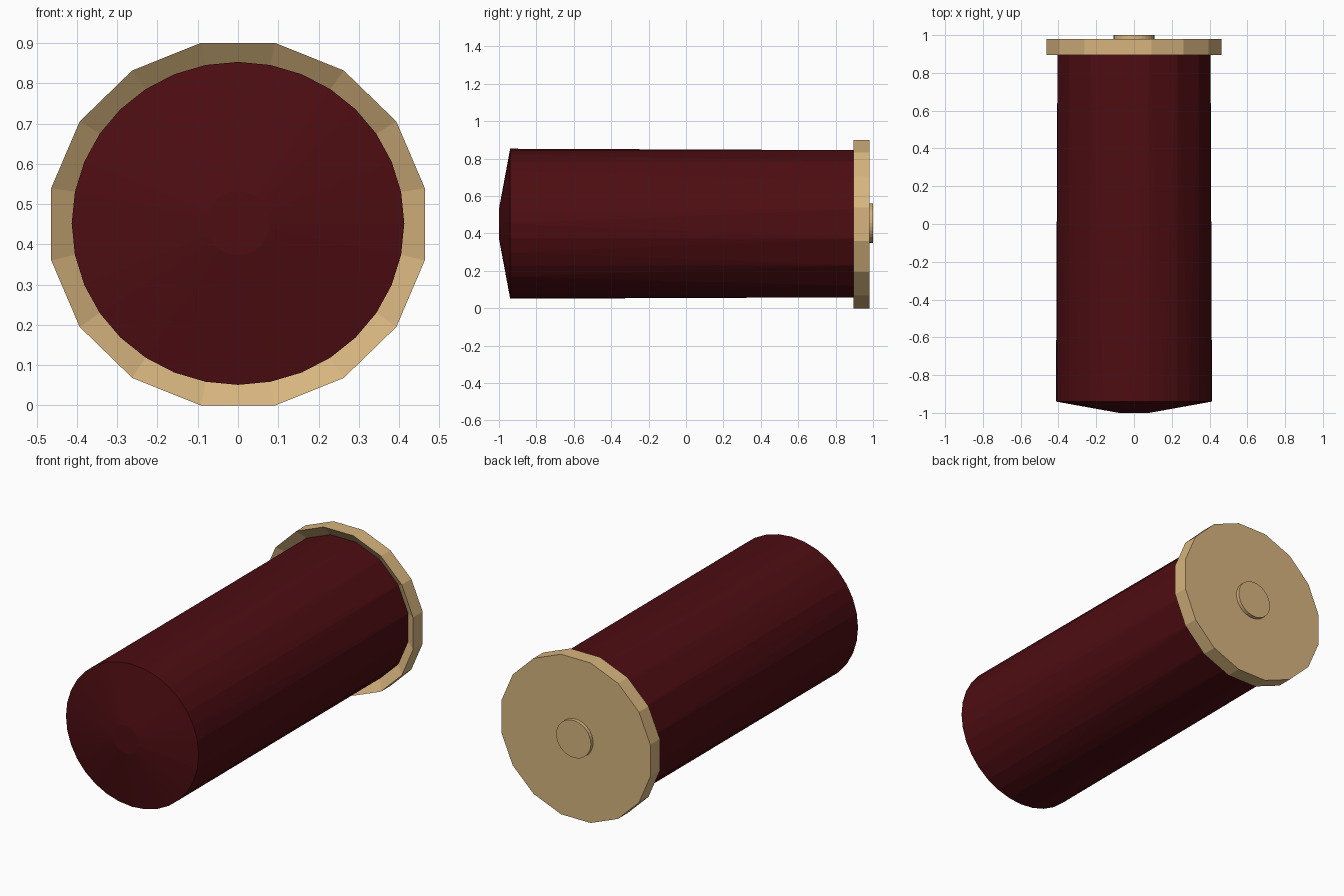
import bpy, bmesh, math

if "Cube" in bpy.data.objects:
    bpy.data.objects.remove(bpy.data.objects["Cube"])


def ring(bm, y, rx, rz, n, cz=0.45, phase=0.0):
    """Ellipse of vertices in the xz plane; phase is in steps."""
    out = []
    for i in range(n):
        a = 2 * math.pi * (i + phase) / n
        out.append(bm.verts.new((rx * math.cos(a), y, cz + rz * math.sin(a))))
    return out


def bridge(bm, a, b):
    n = len(a)
    for i in range(n):
        j = (i + 1) % n
        bm.faces.new((a[i], a[j], b[j], b[i]))


def finish(name, bm, mat):
    bmesh.ops.recalc_face_normals(bm, faces=bm.faces)
    me = bpy.data.meshes.new(name)
    bm.to_mesh(me)
    bm.free()
    me.materials.append(mat)
    ob = bpy.data.objects.new(name, me)
    bpy.context.collection.objects.link(ob)
    return ob


def material(name, color):
    m = bpy.data.materials.new(name)
    m.diffuse_color = (*color, 1)
    m.use_nodes = True
    m.node_tree.nodes["Principled BSDF"].inputs["Base Color"].default_value = m.diffuse_color
    return m


red = material("dark_red", (0.075, 0.004, 0.006))
brass = material("brass", (0.68, 0.46, 0.21))

# Tube: 32-sided front edge merging into a 16-sided back, shallow cone nose
bm = bmesh.new()
CZ = 0.452
tip = ring(bm, -1.0, 0.08, 0.079, 32, CZ)
lip = ring(bm, -0.94, 0.413, 0.401, 32, CZ)
back = ring(bm, 0.935, 0.413, 0.401, 16, CZ, 0.5)
bm.faces.new(tip)
bridge(bm, tip, lip)
for k in range(16):
    # facet between back corners k and k+1, with one extra front point mid-edge
    a, b = back[k], back[(k + 1) % 16]
    f0, fm, f1 = (lip[(2 * k + d) % 32] for d in (1, 2, 3))
    bm.faces.new((a, f0, fm))
    bm.faces.new((a, fm, b))
    bm.faces.new((b, fm, f1))
finish("tube", bm, red)

# Base rim: 16-sided disc whose front face slopes inward to the tube
bm = bmesh.new()
inner = ring(bm, 0.935, 0.413, 0.401, 16, CZ, 0.5)
front = ring(bm, 0.895, 0.473, 0.459, 16, 0.45, 0.5)
rear = ring(bm, 0.98, 0.473, 0.459, 16, 0.45, 0.5)
bridge(bm, inner, front)
bridge(bm, front, rear)
bm.faces.new(rear)
finish("base_rim", bm, brass)

# Raised button in the middle of the base
bm = bmesh.new()
b0 = ring(bm, 0.98, 0.108, 0.105, 32, 0.455)
b1 = ring(bm, 1.0, 0.108, 0.105, 32, 0.455)
bridge(bm, b0, b1)
bm.faces.new(b1)
finish("base_button", bm, brass)
